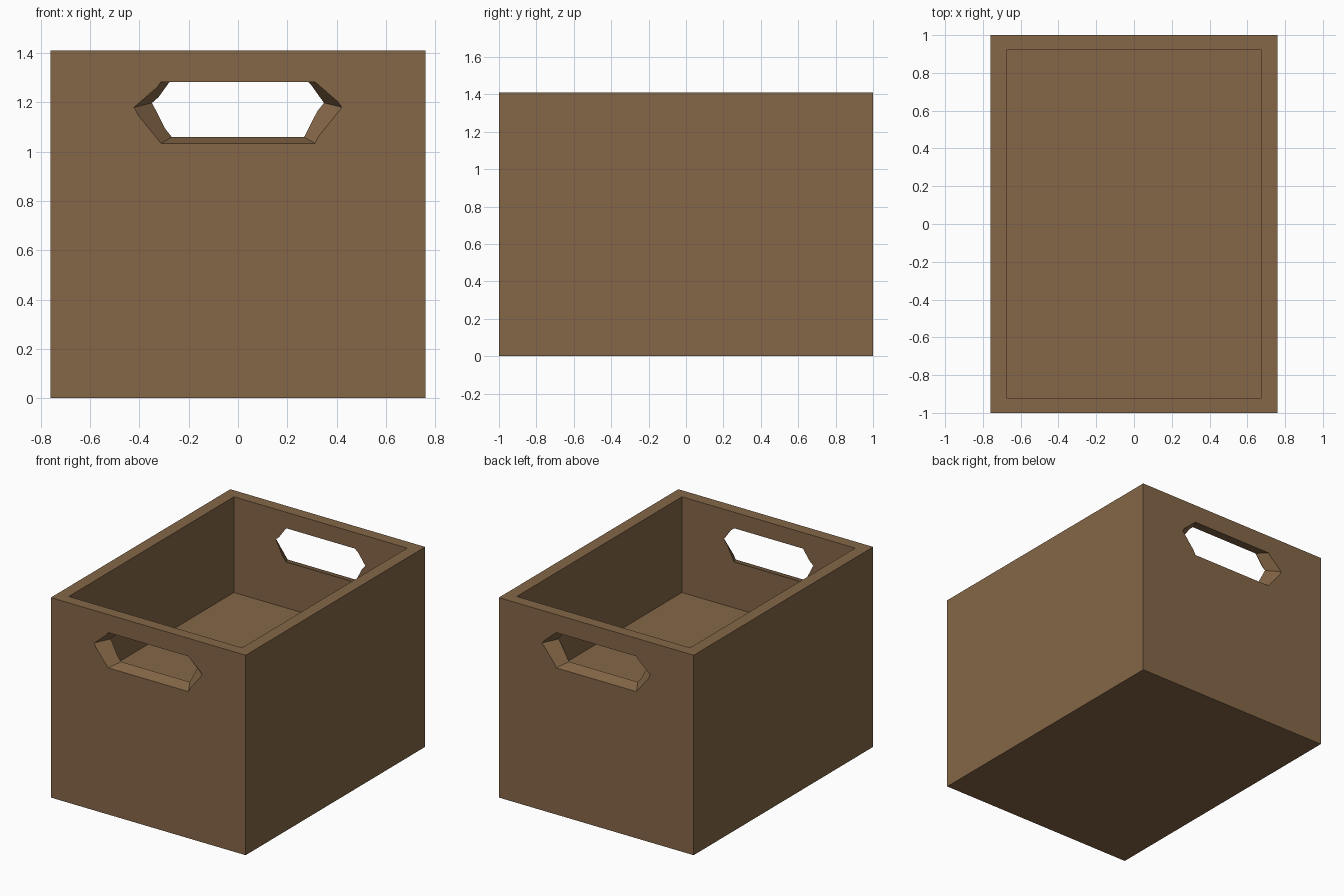
import bpy
import bmesh

if "Cube" in bpy.data.objects:
    bpy.data.objects.remove(bpy.data.objects["Cube"])

W, D, H = 0.76, 1.0, 1.41          # half width, half depth, height
IW, ID, FLOOR = 0.676, 0.92, 0.735  # inner half sizes and floor level

wood = bpy.data.materials.new("brown_wood")
wood.diffuse_color = (0.235, 0.135, 0.064, 1)
wood.use_nodes = True
wood.node_tree.nodes["Principled BSDF"].inputs["Base Color"].default_value = wood.diffuse_color


def loft(name, ring_a, ring_b):
    """Closed solid between two matching rings of points."""
    bm = bmesh.new()
    a = [bm.verts.new(p) for p in ring_a]
    b = [bm.verts.new(p) for p in ring_b]
    n = len(a)
    bm.faces.new(a)
    bm.faces.new(b[::-1])
    for i in range(n):
        j = (i + 1) % n
        bm.faces.new((a[i], b[i], b[j], a[j]))
    bmesh.ops.recalc_face_normals(bm, faces=bm.faces)
    me = bpy.data.meshes.new(name)
    bm.to_mesh(me)
    bm.free()
    me.materials.append(wood)
    ob = bpy.data.objects.new(name, me)
    bpy.context.collection.objects.link(ob)
    return ob


def block(name, hx, hy, z0, z1):
    rect = [(-hx, -hy), (hx, -hy), (hx, hy), (-hx, hy)]
    return loft(name, [(x, y, z0) for x, y in rect], [(x, y, z1) for x, y in rect])


def hexagon(mid_x, mid_z, side_x, low, high):
    return [(-mid_x, mid_z), (-side_x, low), (side_x, low),
            (mid_x, mid_z), (side_x, high), (-side_x, high)]


# Crate body and the space inside it
crate = block("crate", W, D, 0, H)
cutters = [block("cavity_cutter", IW, ID, FLOOR, H + 0.3)]

# Handle holes, narrowing towards the inside, front and back
outer = hexagon(0.422, 1.18, 0.313, 1.034, 1.283)
inner = hexagon(0.349, 1.198, 0.268, 1.059, 1.297)


def section(t, sign):
    y = sign * (D + (ID - D) * t)
    return [(o[0] + (i[0] - o[0]) * t, y, o[1] + (i[1] - o[1]) * t)
            for o, i in zip(outer, inner)]


for sign, side in ((-1, "front"), (1, "back")):
    cutters.append(loft(side + "_handle_cutter", section(-0.4, sign), section(1.4, sign)))

for c in cutters:
    c.hide_render = True
    mod = crate.modifiers.new(c.name, 'BOOLEAN')
    mod.operation = 'DIFFERENCE'
    mod.solver = 'EXACT'
    mod.object = c

# Keep the finished cut mesh and drop the cutters
bpy.context.view_layer.update()
deps = bpy.context.evaluated_depsgraph_get()
result = bpy.data.meshes.new_from_object(crate.evaluated_get(deps))
crate.modifiers.clear()
crate.data = result
for c in cutters:
    bpy.data.objects.remove(c)
